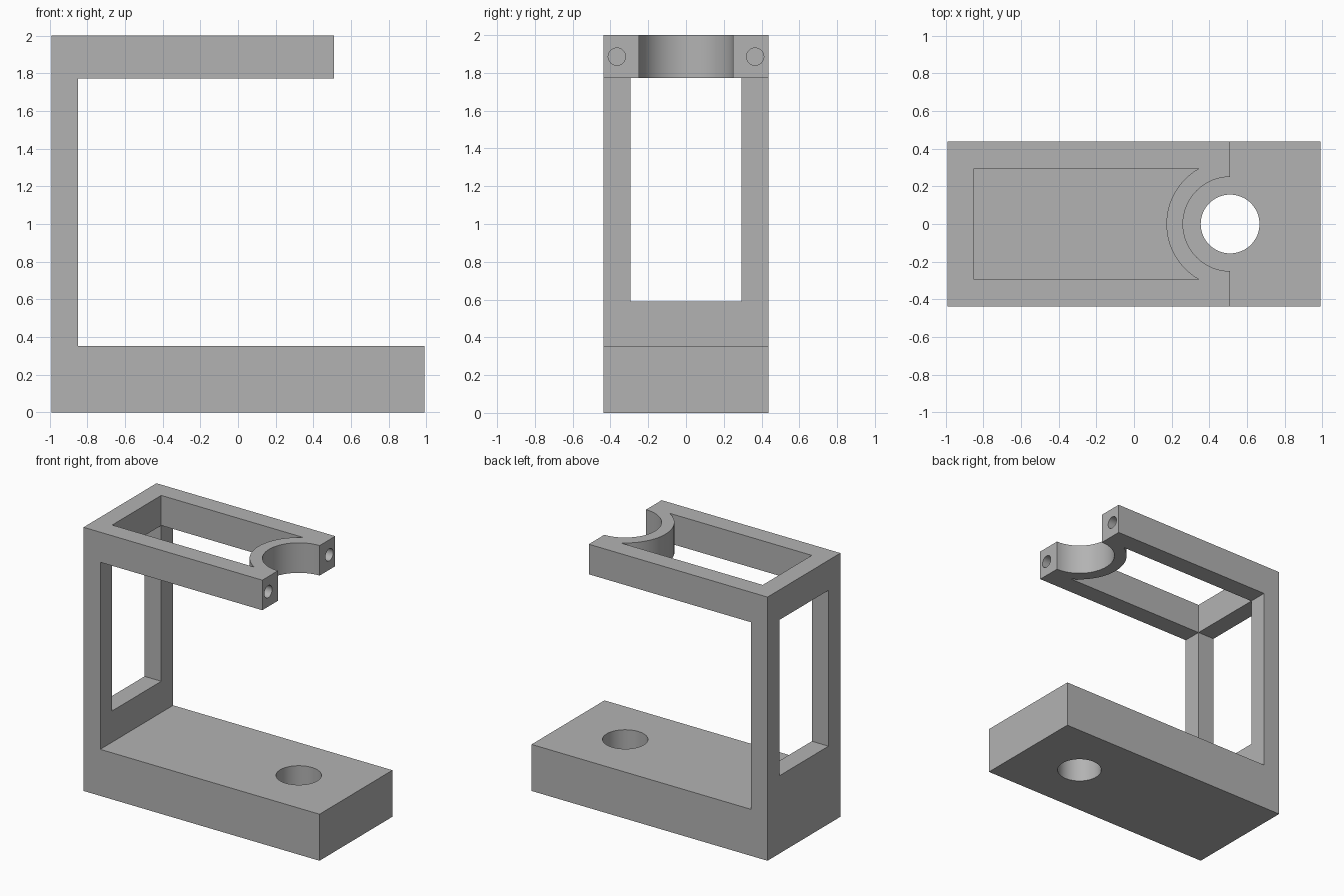
import bpy, bmesh, math
from mathutils import Vector

if "Cube" in bpy.data.objects:
    bpy.data.objects.remove(bpy.data.objects["Cube"], do_unlink=True)

# Main dimensions
LENGTH, WIDTH, HEIGHT = 0.99, 0.437, 2.0   # half length, half width, full height
BASE_TOP, ARM_LOW = 0.353, 1.772
WALL_X, ARM_X = -0.85, 0.51
INNER_Y = 0.294

grey = bpy.data.materials.new("plain grey")
grey.use_nodes = True
COLOUR = (0.45, 0.45, 0.45, 1)
grey.diffuse_color = COLOUR
grey.node_tree.nodes["Principled BSDF"].inputs["Base Color"].default_value = COLOUR


def prism(name, points, direction):
    """Extrude a closed planar outline along a vector."""
    bm = bmesh.new()
    face = bm.faces.new([bm.verts.new(p) for p in points])
    grown = bmesh.ops.extrude_face_region(bm, geom=[face])["geom"]
    verts = [v for v in grown if isinstance(v, bmesh.types.BMVert)]
    bmesh.ops.translate(bm, verts=verts, vec=Vector(direction))
    bmesh.ops.recalc_face_normals(bm, faces=bm.faces)
    mesh = bpy.data.meshes.new(name)
    bm.to_mesh(mesh)
    bm.free()
    mesh.materials.append(grey)
    obj = bpy.data.objects.new(name, mesh)
    bpy.context.collection.objects.link(obj)
    return obj


def circle(radius, count=64):
    return [(radius * math.cos(math.tau * i / count), radius * math.sin(math.tau * i / count))
            for i in range(count)]


def cut(body, cutter):
    """Subtract a cutter from the body and discard it."""
    cutter.hide_render = True
    mod = body.modifiers.new("cut", "BOOLEAN")
    mod.operation, mod.solver, mod.object = "DIFFERENCE", "EXACT", cutter
    bpy.context.view_layer.objects.active = body
    bpy.ops.object.modifier_apply(modifier=mod.name)
    bpy.data.objects.remove(cutter, do_unlink=True)


# C-shaped side profile: base, upright and arm
profile = [(-LENGTH, 0), (LENGTH, 0), (LENGTH, BASE_TOP), (WALL_X, BASE_TOP),
           (WALL_X, ARM_LOW), (ARM_X, ARM_LOW), (ARM_X, HEIGHT), (-LENGTH, HEIGHT)]
bracket = prism("clamp_bracket", [(x, -WIDTH, z) for x, z in profile], (0, 2 * WIDTH, 0))

# Window through the upright
window = [(-INNER_Y, 0.59), (INNER_Y, 0.59), (INNER_Y, ARM_LOW), (-INNER_Y, ARM_LOW)]
cut(bracket, prism("window_cutter", [(-1.1, y, z) for y, z in window], (0.3, 0, 0)))

# Arm opening, ending in an arc around the cradle
RING = 0.338
half = math.asin(INNER_Y / RING)
outline = [(WALL_X, INNER_Y), (WALL_X, -INNER_Y)]
for i in range(33):
    a = -half + 2 * half * i / 32
    outline.append((ARM_X - RING * math.cos(a), RING * math.sin(a)))
cut(bracket, prism("opening_cutter", [(x, y, 1.7) for x, y in outline], (0, 0, 0.4)))

# Half-round cradle and the hole through the base below it
cut(bracket, prism("cradle_cutter", [(ARM_X + x, y, 1.7) for x, y in circle(0.25)], (0, 0, 0.4)))
cut(bracket, prism("base_hole_cutter", [(ARM_X + x, y, -0.1) for x, y in circle(0.156)], (0, 0, 0.6)))

# Blind screw holes in the arm tips
for side in (-1, 1):
    hole = [(ARM_X + 0.1, side * 0.366 + y, 1.886 + z) for y, z in circle(0.046, 32)]
    cut(bracket, prism("screw_hole_cutter", hole, (-0.5, 0, 0)))

# Smooth the round walls, keep the edges crisp
bpy.ops.object.select_all(action="DESELECT")
bracket.select_set(True)
bpy.context.view_layer.objects.active = bracket
bpy.ops.object.shade_smooth_by_angle(angle=math.radians(30))
